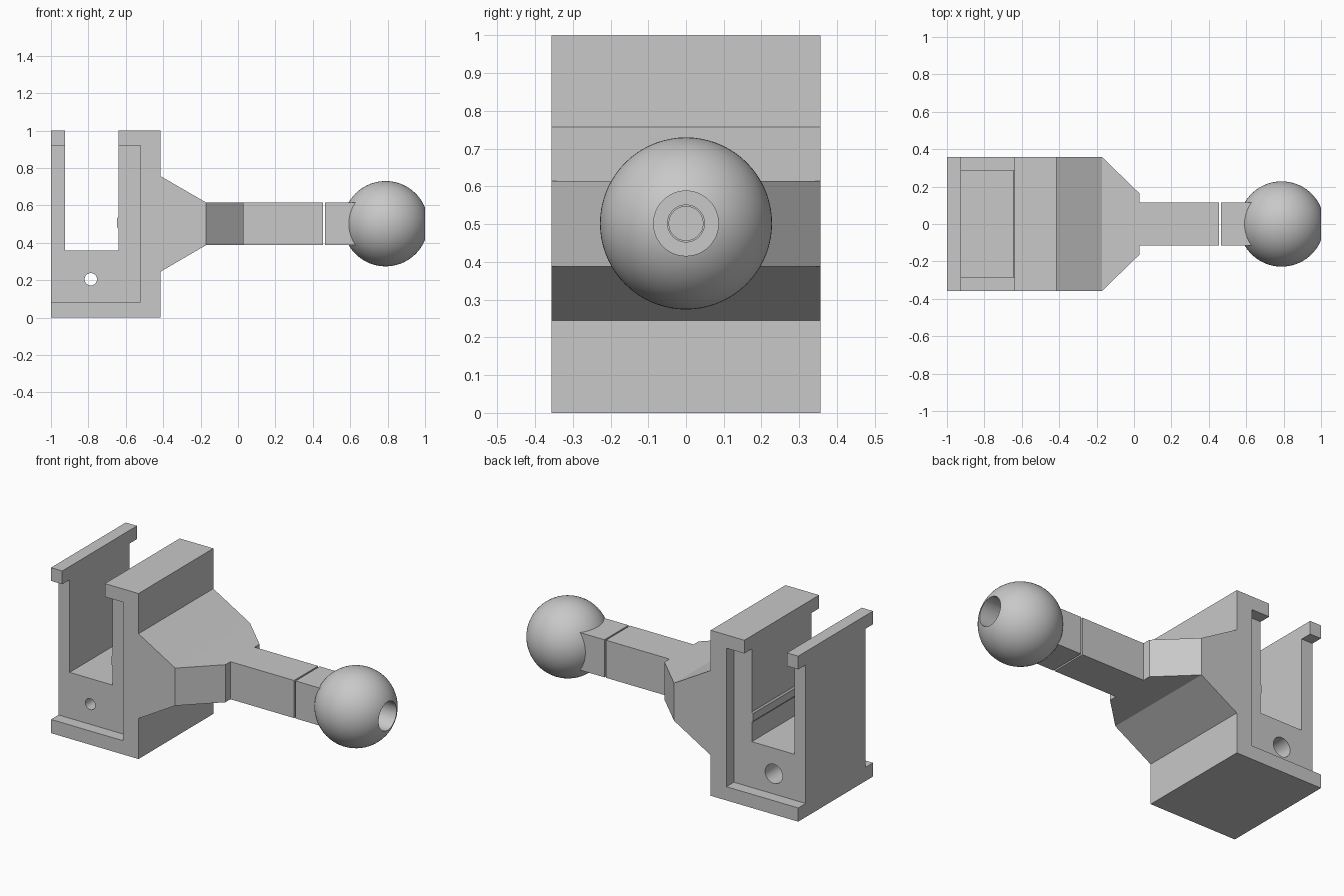
import bpy, bmesh, math
from mathutils import Matrix, Vector

cube = bpy.data.objects.get("Cube")
if cube:
    bpy.data.objects.remove(cube, do_unlink=True)

grey = bpy.data.materials.new("plain grey")
grey.use_nodes = True
colour = (0.58, 0.58, 0.58, 1.0)
grey.diffuse_color = colour
grey.node_tree.nodes["Principled BSDF"].inputs["Base Color"].default_value = colour


def finish(name, bm):
    bmesh.ops.recalc_face_normals(bm, faces=bm.faces)
    mesh = bpy.data.meshes.new(name)
    bm.to_mesh(mesh)
    bm.free()
    mesh.materials.append(grey)
    obj = bpy.data.objects.new(name, mesh)
    bpy.context.collection.objects.link(obj)
    return obj


def prism(name, points, axis, low, high):
    """Extrude a 2D outline along y (points are x,z) or z (points are x,y)."""
    bm = bmesh.new()
    at = (lambda a, b: (a, low, b)) if axis == "y" else (lambda a, b: (a, b, low))
    face = bm.faces.new([bm.verts.new(at(a, b)) for a, b in points])
    out = bmesh.ops.extrude_face_region(bm, geom=[face])
    d = high - low
    shift = Vector((0, d, 0)) if axis == "y" else Vector((0, 0, d))
    bmesh.ops.translate(bm, vec=shift,
                        verts=[v for v in out["geom"] if isinstance(v, bmesh.types.BMVert)])
    return finish(name, bm)


def box(name, x0, x1, y0, y1, z0, z1):
    return prism(name, [(x0, z0), (x1, z0), (x1, z1), (x0, z1)], "y", y0, y1)


def rod(name, radius, axis, start, end, a, b):
    """Cylinder along x (centre a,b = y,z) or y (centre a,b = x,z)."""
    mid = (start + end) / 2
    if axis == "x":
        place = Matrix.Translation((mid, a, b)) @ Matrix.Rotation(math.pi / 2, 4, "Y")
    else:
        place = Matrix.Translation((a, mid, b)) @ Matrix.Rotation(math.pi / 2, 4, "X")
    bm = bmesh.new()
    bmesh.ops.create_cone(bm, cap_ends=True, segments=48, radius1=radius,
                          radius2=radius, depth=end - start, matrix=place)
    return finish(name, bm)


def combine(obj, other, operation="DIFFERENCE"):
    other.hide_render = True
    mod = obj.modifiers.new("cut", "BOOLEAN")
    mod.operation = operation
    mod.solver = "EXACT"
    mod.object = other
    bpy.context.view_layer.objects.active = obj
    bpy.ops.object.modifier_apply(modifier=mod.name)
    bpy.data.objects.remove(other, do_unlink=True)


def smooth(obj):
    bpy.ops.object.select_all(action="DESELECT")
    obj.select_set(True)
    bpy.context.view_layer.objects.active = obj
    bpy.ops.object.shade_smooth_by_angle(angle=math.radians(30))


W, MID = 0.357, 0.502      # half width, height of the arm axis
LO, HI = 0.388, 0.615      # bottom and top of the arm

# Slotted bracket, tapered neck and arm from one side outline
outline = [(-1, 0), (-0.415, 0), (-0.415, 0.245), (-0.17, LO), (0.455, LO),
           (0.455, HI), (-0.17, HI), (-0.415, 0.757), (-0.415, 1), (-0.64, 1),
           (-0.64, 0.54), (-0.647, 0.53), (-0.647, 0.485), (-0.64, 0.475),
           (-0.64, 0.36), (-0.925, 0.36), (-0.925, 1), (-1, 1)]
bracket = prism("bracket_and_arm", outline, "y", -W, W)

# Narrow the neck and arm, and recess both end faces of the bracket
for s in (-1, 1):
    side = [(-0.273, 0.457), (0.03, 0.163), (0.03, 0.115), (0.6, 0.115), (0.6, 0.457)]
    combine(bracket, prism("side_cutter", [(x, s * y) for x, y in side], "z", 0.3, 0.7))
    y0, y1 = sorted((s * 0.286, s * 0.45))
    combine(bracket, box("recess_cutter", -1.1, -0.52, y0, y1, 0.083, 0.92))

# Cross hole, wider at the back, and the bore in the arm's end
combine(bracket, rod("hole_cutter", 0.033, "y", -0.4, 0.4, -0.787, 0.205))
combine(bracket, rod("wide_hole_cutter", 0.058, "y", 0.0, 0.4, -0.787, 0.205))
combine(bracket, rod("arm_bore_cutter", 0.045, "x", 0.25, 0.5, 0, MID))
smooth(bracket)

# Ball with its square shank
bm = bmesh.new()
bmesh.ops.create_uvsphere(bm, u_segments=72, v_segments=36, radius=0.228,
                          matrix=Matrix.Translation((0.789, 0, MID))
                          @ Matrix.Rotation(math.pi / 2, 4, "Y"))
ball = finish("ball_joint", bm)
combine(ball, box("shank", 0.465, 0.75, -0.115, 0.115, LO, HI), "UNION")

# Flat end, screw head recess and screw bore
combine(ball, box("end_cutter", 1.0, 1.2, -0.3, 0.3, 0.2, 0.8))
combine(ball, rod("head_cutter", 0.086, "x", 0.78, 1.1, 0, MID))
combine(ball, rod("bore_cutter", 0.049, "x", 0.4, 0.9, 0, MID))
smooth(ball)
